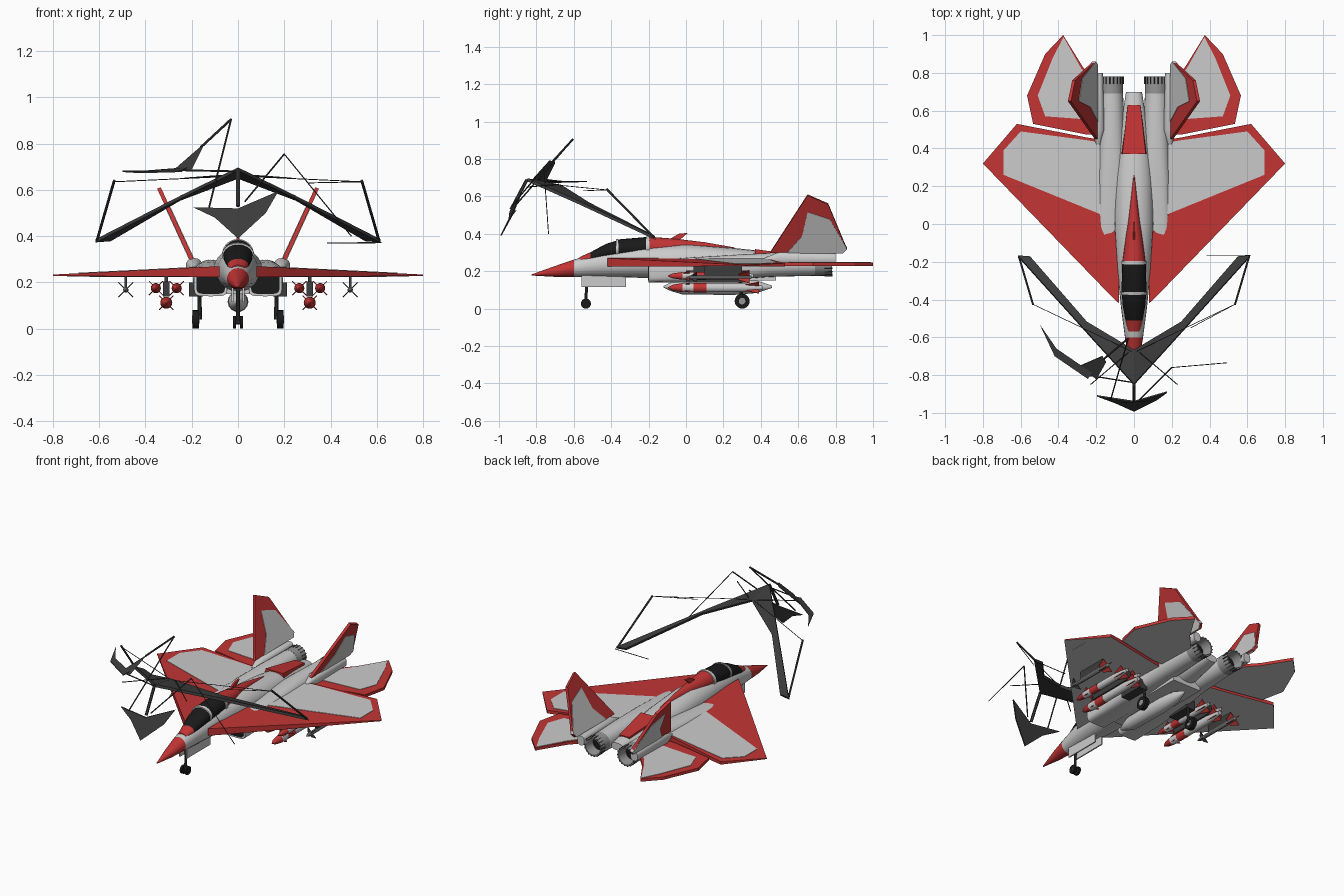
import bpy, bmesh, math
from mathutils import Vector

if "Cube" in bpy.data.objects:
    bpy.data.objects.remove(bpy.data.objects["Cube"])

def material(name, c):
    m = bpy.data.materials.new(name)
    m.diffuse_color = (*c, 1)
    m.use_nodes = True
    m.node_tree.nodes["Principled BSDF"].inputs["Base Color"].default_value = m.diffuse_color
    return m

RED = material("red_paint", (0.55, 0.035, 0.035))
DARK = material("dark_frame", (0.045, 0.045, 0.045))
BLACK = material("black_glass", (0.01, 0.01, 0.01))
STEEL = material("steel", (0.3, 0.3, 0.3))
GREY = material("light_grey", (0.6, 0.6, 0.6))
SIDES = ((1, "right"), (-1, "left"))

def finish(name, bm, mats, smooth=False, fix=True):
    if fix:
        bmesh.ops.recalc_face_normals(bm, faces=bm.faces)
    me = bpy.data.meshes.new(name)
    bm.to_mesh(me)
    bm.free()
    for m in mats:
        if m:
            me.materials.append(m)
    if smooth:
        me.shade_smooth()
        me.set_sharp_from_angle(angle=math.radians(32))
    ob = bpy.data.objects.new(name, me)
    bpy.context.collection.objects.link(ob)
    return ob

def loft(name, secs, mat=None, x=0, n=20):
    """Skin superellipse sections (y, z bottom, z top, half width, power)."""
    bm = bmesh.new()
    rings = []
    for y, zb, zt, w, p in secs:
        ring = []
        for i in range(n):
            a = 2 * math.pi * i / n
            c, s = math.cos(a), math.sin(a)
            ring.append(bm.verts.new((x + w * math.copysign(abs(c) ** (2 / p), c), y,
                        (zb + zt) / 2 + (zt - zb) / 2 * math.copysign(abs(s) ** (2 / p), s))))
        rings.append(ring)
    for a, b in zip(rings, rings[1:]):
        for i in range(n):
            bm.faces.new((a[i], a[(i + 1) % n], b[(i + 1) % n], b[i]))
    bm.faces.new(rings[0])
    bm.faces.new(rings[-1])
    return finish(name, bm, [mat], True)

def turned(name, prof, x, z, mat=None, n=14):
    """Round body along y from (y, radius) pairs."""
    return loft(name, [(y, z - r, z + r, r, 2) for y, r in prof], mat, x, n)

def plate(name, low, high, mat=None, under=None):
    """Closed slab between two matching polygons, optional underside colour."""
    bm = bmesh.new()
    a = [bm.verts.new(p) for p in low]
    b = [bm.verts.new(p) for p in high]
    n = len(a)
    f = bm.faces.new(a)
    f.material_index = 1 if under else 0
    bm.faces.new(b)
    for i in range(n):
        bm.faces.new((a[i], a[(i + 1) % n], b[(i + 1) % n], b[i]))
    return finish(name, bm, [mat, under])

def sheet(name, pts, off, mat=None):
    o = Vector(off)
    return plate(name, [Vector(p) - o for p in pts], [Vector(p) + o for p in pts], mat)

def box(name, lo, hi, mat=None):
    x0, y0, z0 = lo
    x1, y1, z1 = hi
    q = ((x0, y0), (x1, y0), (x1, y1), (x0, y1))
    return plate(name, [(*p, z0) for p in q], [(*p, z1) for p in q], mat)

def rod(name, a, b, r, mat=DARK, n=6, r2=None):
    a, b = Vector(a), Vector(b)
    bm = bmesh.new()
    bmesh.ops.create_cone(bm, cap_ends=True, segments=n, radius1=r, radius2=r2 or r, depth=(b - a).length)
    rot = (b - a).to_track_quat('Z', 'Y').to_matrix()
    bmesh.ops.transform(bm, matrix=rot.to_4x4(), verts=bm.verts)
    bmesh.ops.translate(bm, vec=(a + b) / 2, verts=bm.verts)
    return finish(name, bm, [mat], n > 8)

# Fuselage, nose and canopy
loft("nose_cone", [(-.825, .177, .183, .003, 2), (-.7, .17, .228, .032, 2), (-.6, .17, .262, .048, 2)], RED)
loft("fuselage", [(-.6, .17, .262, .048, 2), (-.45, .168, .305, .068, 2.1), (-.25, .165, .335, .088, 2.2),
     (0, .16, .345, .105, 2.2), (.25, .16, .325, .1, 2.2), (.5, .175, .298, .075, 2.2), (.7, .215, .262, .042, 2.3)])
loft("canopy_fairing", [(-.57, .24, .275, .03, 2), (-.51, .245, .302, .045, 2)], RED)
loft("canopy", [(-.51, .245, .302, .045, 2), (-.43, .26, .345, .06, 2), (-.35, .27, .371, .066, 2),
     (-.2, .27, .384, .062, 2)], BLACK)
loft("canopy_frame", [(-.375, .27, .37, .069, 2), (-.36, .27, .374, .07, 2)])
loft("canopy_rear_frame", [(-.215, .27, .387, .067, 2), (-.195, .27, .387, .067, 2)])
loft("spine", [(-.195, .27, .384, .06, 2), (-.05, .28, .373, .042, 2), (.1, .29, .355, .022, 2),
     (.26, .30, .327, .004, 2)], RED)
sheet("spine_antenna", [(0, -.09, .37), (0, -.03, .37), (0, .01, .405), (0, -.04, .4)], (.006, 0, 0), RED)
plate("tail_patch", [(-.068, .37, .28), (.068, .37, .28), (.036, .62, .25), (-.036, .62, .25)],
      [(-.062, .37, .318), (.062, .37, .318), (.034, .63, .281), (-.034, .63, .281)], RED)
turned("belly_tank", [(-.12, .004), (-.08, .024), (-.02, .042), (.25, .045), (.38, .034), (.46, .006)], 0, .117)
box("belly", (-.1, -.12, .15), (.1, .48, .22))

def wing_top(x): return .266 - .036 * (x - .08) / .72
def wing_low(x): return .228 + .0 * x

WING = [(.08, -.42), (.127, -.375), (.8, .32), (.62, .53), (.26, .46), (.08, .43)]
PANEL = [(.1, .02), (.69, .26), (.69, .39), (.6, .49), (.26, .445), (.1, .42)]
TAIL = [(.17, .47), (.26, .475), (.534, .53), (.566, .68), (.47, .9), (.375, 1), (.27, .83), (.17, .72)]
TPANEL = [(.2, .55), (.47, .57), (.51, .68), (.43, .88), (.373, .99), (.28, .825), (.2, .72)]

for s, side in SIDES:
    # Wings and tailplanes, red on top with grey panels
    plate(side + "_wing", [(s * x, y, wing_low(x) - .004 * (x < .7)) for x, y in WING],
          [(s * x, y, wing_top(x) + .004) for x, y in WING], RED, GREY)
    plate(side + "_wing_panel", [(s * x, y, wing_top(x) - .01) for x, y in PANEL],
          [(s * x, y, wing_top(x) + .0065) for x, y in PANEL])
    plate(side + "_tailplane", [(s * x, y, .228) for x, y in TAIL], [(s * x, y, .246) for x, y in TAIL], RED, GREY)
    plate(side + "_tailplane_panel", [(s * x, y, .24) for x, y in TPANEL], [(s * x, y, .2485) for x, y in TPANEL])

    # Canted vertical fins
    def fin(pts): return [(s * (.2 + (z - .3) * .46), y, z) for y, z in pts]
    sheet(side + "_fin", fin([(.45, .3), (.65, .608), (.76, .56), (.86, .32), (.84, .3)]), (s * .008, 0, -.003), RED)
    sheet(side + "_fin_panel", fin([(.54, .3), (.62, .39), (.65, .52), (.77, .48), (.86, .325), (.84, .3)]),
          (s * .0105, 0, -.004))
    loft(side + "_fin_root", [(.42, .25, .27, .01, 2.5), (.5, .235, .305, .035, 2.5), (.8, .235, .295, .025, 2.5)],
         None, s * .19)

    # Intakes, engine nacelles and nozzles
    x = s * .118
    loft(side + "_nacelle", [(-.2, .14, .255, .072, 5), (0, .14, .272, .076, 4), (.25, .155, .288, .074, 3),
         (.45, .17, .298, .068, 2.2), (.7, .176, .296, .06, 2)], None, x, 24)
    loft(side + "_intake_mouth", [(-.203, .15, .245, .062, 5), (-.19, .15, .245, .062, 5)], BLACK, x, 24)
    turned(side + "_nozzle", [(.69, .061), (.78, .06), (.78, .052), (.71, .043)], x, .236, STEEL, 24)
    turned(side + "_nozzle_core", [(.712, .042), (.718, .042)], x, .236, BLACK, 24)
    for i in range(18):
        a = 2 * math.pi * i / 18
        c, d = math.cos(a) * .06, math.sin(a) * .06
        rod(side + "_nozzle_rib", (x + c, .74, .236 + d), (x + c, .782, .236 + d), .004, DARK, 4)

    # Main landing gear
    g = s * .182
    rod(side + "_main_wheel", (g - .014, .3, .04), (g + .014, .3, .04), .04, BLACK, 20)
    rod(side + "_wheel_hub", (g - .016, .3, .04), (g + .016, .3, .04), .018, STEEL, 12)
    rod(side + "_main_strut", (g - s * .018, .3, .04), (g - s * .012, .28, .23), .009, DARK, 10)
    box(side + "_main_gear_bay", (g - .03, .14, .14), (g + .03, .3, .2), DARK)
    # Nose gear wheels and doors
    rod(side + "_nose_wheel", (s * .008, -.535, .027), (s * .022, -.535, .027), .027, BLACK, 18)
    box(side + "_nose_gear_door", (s * .024 - .004, -.56, .115), (s * .024 + .004, -.32, .19))

    # Weapons: fins in a cross around a round body
    def cross_fins(name, x, z, y0, y1, r, mat):
        for k in range(2):
            a = math.pi * (k / 2 + .25)
            u = Vector((math.cos(a), 0, math.sin(a))) * r
            o = Vector((-math.sin(a), 0, math.cos(a))) * .002
            c0, c1 = Vector((x, y0, z)), Vector((x, y1, z))
            sheet(name, [c0 - u * .5, c1 - u, c1 + u, c0 + u * .5], o, mat)

    for i, (bx, bz, r, y1) in enumerate(((.31, .112, .025, .41), (.265, .175, .021, .36), (.355, .175, .021, .36))):
        nm, bx = f"{side}_bomb_{i}", s * bx
        turned(nm + "_nose", [(-.095, .003), (-.07, r * .65), (-.02, r)], bx, bz, RED)
        turned(nm + "_body", [(-.02, r), (y1 - .11, r), (y1, r * .5)], bx, bz)
        turned(nm + "_band", [(.04, r + .001), (.11, r + .001)], bx, bz, RED)
        cross_fins(nm + "_tail_fins", bx, bz, y1 - .1, y1 - .02, .043, RED)
        cross_fins(nm + "_front_fins", bx, bz, -.02, .02, .037, RED)
    box(side + "_bomb_rack", (s * .31 - .014, 0, .14), (s * .31 + .014, .32, .205), DARK)
    box(side + "_bomb_pylon", (s * .31 - .008, .04, .2), (s * .31 + .008, .3, .24), DARK)
    m = s * .485
    turned(side + "_missile", [(.0, .002), (.03, .012), (.34, .012), (.35, .008)], m, .168, STEEL, 10)
    cross_fins(side + "_missile_front_fins", m, .168, .035, .06, .04, DARK)
    cross_fins(side + "_missile_tail_fins", m, .168, .28, .34, .045, RED)
    box(side + "_missile_pylon", (m - .006, .1, .175), (m + .006, .3, .235), DARK)

    # Floating folded frame: swept spar panel and its paired struts
    for part, q in (("inner", [(0, -.85, .69), (0, -.67, .655), (s * .25, -.52, .56), (s * .245, -.58, .57)]),
                    ("outer", [(s * .245, -.58, .57), (s * .25, -.52, .56), (s * .55, -.175, .385),
                               (s * .615, -.17, .38)])):
        sheet(f"{side}_frame_{part}_panel", q, (0, .004, .007), DARK)
    rod(side + "_frame_post", (s * .61, -.17, .38), (s * .535, -.425, .64), .006)
    rod(side + "_frame_thin_brace", (s * .535, -.425, .635), (0, -.68, .66), .002)
    rod(side + "_frame_short_brace", (s * .03, -.68, .665), (s * .23, -.85, .65), .003)

# Nose gear strut
rod("nose_axle", (-.022, -.535, .027), (.022, -.535, .027), .008, DARK, 10)
rod("nose_strut", (0, -.535, .027), (0, -.53, .2), .008, DARK, 10)

# Folded frame: front fan, raised vane and single sticks
sheet("frame_front_fan", [(-.195, -.91, .525), (0, -.94, .52), (.175, -.89, .595), (.12, -.93, .5), (0, -.99, .39),
      (-.1, -.945, .48)], (0, .004, 0), DARK)
rod("frame_front_stem", (0, -.85, .69), (0, -.935, .53), .009)
sheet("frame_curved_vane", [(-.5, -.53, .68), (-.41, -.66, .68), (-.22, -.79, .695), (-.245, -.82, .68),
      (-.42, -.7, .675)], (0, 0, .003), DARK)
sheet("frame_raised_vane", [(-.285, -.75, .68), (-.2, -.82, .69), (-.15, -.73, .79), (-.17, -.7, .78)],
      (.003, 0, .003), DARK)
for k, (a, b, r) in enumerate((
        ((-.16, -.715, .785), (-.03, -.605, .905), .006), ((-.03, -.605, .905), (-.125, -.935, .525), .004),
        ((-.25, -.8, .685), (0, -.84, .68), .004), ((.03, -.93, .55), (.2, -.76, .755), .004),
        ((.2, -.76, .755), (.49, -.735, .4), .0025), ((.385, -.165, .37), (.62, -.165, .372), .0025),
        ((.535, -.425, .635), (.3, -.55, .63), .002))):
    rod(f"frame_stick_{k}", a, b, r)
